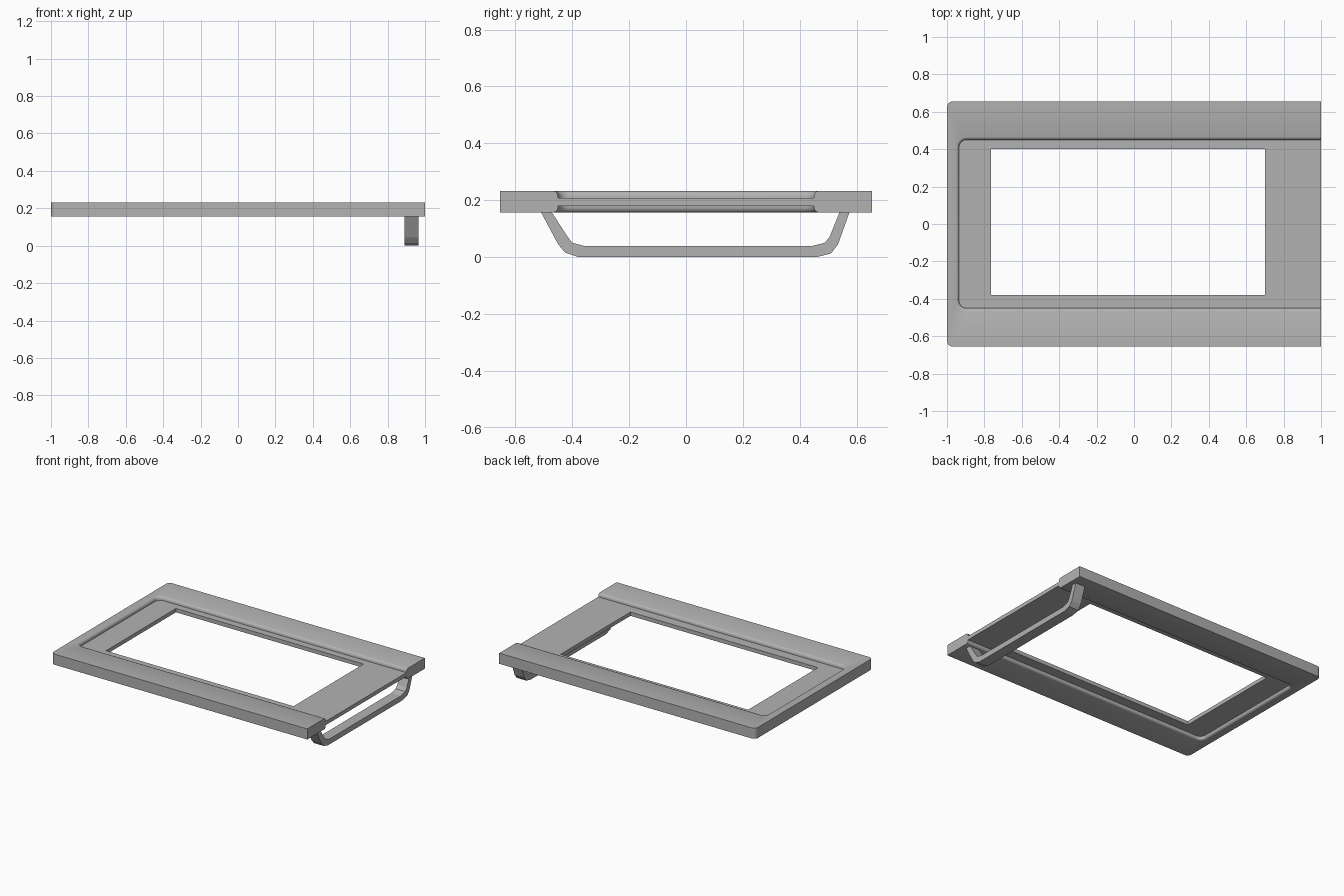
import bpy
import bmesh
from math import pi, sin, cos

if "Cube" in bpy.data.objects:
    bpy.data.objects.remove(bpy.data.objects["Cube"])

GREY = (0.45, 0.45, 0.45, 1)
grey = bpy.data.materials.new("plain grey")
grey.use_nodes = True
grey.diffuse_color = GREY
grey.node_tree.nodes["Principled BSDF"].inputs["Base Color"].default_value = GREY

BOTTOM, TOP = 0.157, 0.232


def finish(name, bm, smooth=False):
    bmesh.ops.recalc_face_normals(bm, faces=bm.faces)
    mesh = bpy.data.meshes.new(name)
    bm.to_mesh(mesh)
    bm.free()
    mesh.materials.append(grey)
    obj = bpy.data.objects.new(name, mesh)
    bpy.context.collection.objects.link(obj)
    if smooth:
        bpy.ops.object.select_all(action="DESELECT")
        obj.select_set(True)
        bpy.context.view_layer.objects.active = obj
        bpy.ops.object.shade_smooth_by_angle(angle=0.6)
    return obj


def skin(bm, rings, closed=False):
    """Join equal rings of vertices with quads, capping open ends."""
    rings = [[bm.verts.new(p) for p in ring] for ring in rings]
    n = len(rings[0])
    pairs = list(zip(rings, rings[1:] + rings[:1]))
    for a, b in pairs if closed else pairs[:-1]:
        for i in range(n):
            j = (i + 1) % n
            bm.faces.new((a[i], a[j], b[j], b[i]))
    if not closed:
        bm.faces.new(rings[0])
        bm.faces.new(rings[-1])


def u_path(cx, cy, radius, steps=8):
    """U-shaped path, open towards +x, with rounded corners."""
    arc = [(cx - radius * sin(k * pi / 2 / steps),
            cy + radius * cos(k * pi / 2 / steps)) for k in range(steps + 1)]
    half = [(1, cy + radius)] + arc
    return half + [(x, -y) for x, y in reversed(half)]


# Outer frame: U-shaped rail with rounded inner lips
lip = [(0.015, TOP), (0.007, TOP - 0.003), (0.002, TOP - 0.010), (0, TOP - 0.019)]
lip += [(d, BOTTOM + TOP - z) for d, z in reversed(lip)]
columns = [[(x, y, z) for x, y in u_path(-0.97, 0.625, 0.03)] for z in (BOTTOM, TOP)]
columns += [[(x, y, z) for x, y in u_path(-0.895, 0.41, 0.04 + d)] for d, z in lip]
bm = bmesh.new()
skin(bm, [list(section) for section in zip(*columns)])
finish("outer_frame", bm, smooth=True)

# Inner panel with a rectangular opening, seated between the rails
bm = bmesh.new()


def rectangle(x0, x1, y0, y1, z):
    return [(x0, y0, z), (x1, y0, z), (x1, y1, z), (x0, y1, z)]


outer, opening = (-0.95, 1, -0.454, 0.454), (-0.765, 0.70, -0.38, 0.40)
low, high = 0.180, 0.207
skin(bm, [rectangle(*outer, low), rectangle(*outer, high),
          rectangle(*opening, high), rectangle(*opening, low)], closed=True)
finish("inner_panel", bm)

# Bent flat bar handle below the open end: outer and inner (y, z) edges
outer_edge = [(-0.51, BOTTOM), (-0.45, 0.045), (-0.425, 0.015), (-0.38, 0),
              (0.46, 0), (0.51, 0.012), (0.535, 0.045), (0.575, BOTTOM)]
inner_edge = [(-0.472, BOTTOM), (-0.417, 0.072), (-0.40, 0.05), (-0.355, 0.038),
              (0.44, 0.038), (0.488, 0.05), (0.505, 0.07), (0.54, BOTTOM)]
bm = bmesh.new()
skin(bm, [[(0.89, *a), (0.965, *a), (0.965, *b), (0.89, *b)]
          for a, b in zip(outer_edge, inner_edge)])
finish("handle", bm)
